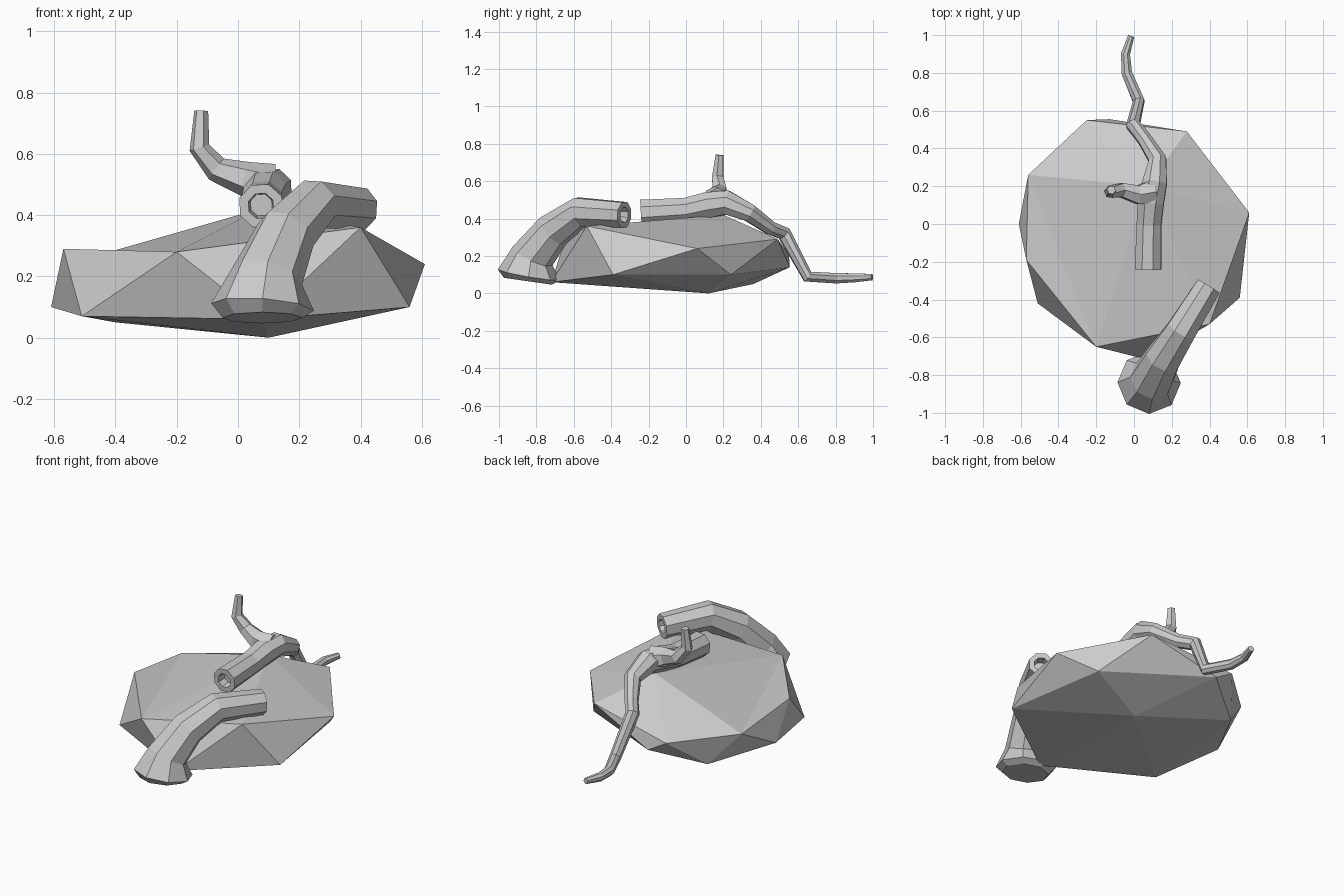
import bpy, bmesh, math
from mathutils import Vector

if "Cube" in bpy.data.objects:
    bpy.data.objects.remove(bpy.data.objects["Cube"])


def finish(bm, name):
    bmesh.ops.recalc_face_normals(bm, faces=bm.faces[:])
    me = bpy.data.meshes.new(name)
    bm.to_mesh(me)
    bm.free()
    ob = bpy.data.objects.new(name, me)
    bpy.context.collection.objects.link(ob)
    return ob


def tube(name, path, sides, hollow_end=False, turn=0.5):
    """Faceted tapering tube through (x, y, z, radius) points."""
    pts = [Vector(p[:3]) for p in path]
    n = len(pts)
    bm = bmesh.new()
    rings = []
    side = Vector((1, 0, 0))

    def ring(centre, u, v, r):
        a = [2 * math.pi * (i + turn) / sides for i in range(sides)]
        return [bm.verts.new(centre + r * (math.cos(t) * u + math.sin(t) * v)) for t in a]

    for i, p in enumerate(pts):
        before = (p - pts[max(i - 1, 0)]).normalized()
        after = (pts[min(i + 1, n - 1)] - p).normalized()
        d = (before + after).normalized()
        side = (side - d * side.dot(d)).normalized()
        rings.append(ring(p, side, d.cross(side), path[i][3]))
    if hollow_end:
        # rim and shallow hole in the snapped end
        r = path[-1][3]
        rings.append(ring(p, side, d.cross(side), r * 0.58))
        rings.append(ring(p - d * 0.05, side, d.cross(side), r * 0.5))
    for a, b in zip(rings, rings[1:]):
        for i in range(sides):
            j = (i + 1) % sides
            bm.faces.new((a[i], a[j], b[j], b[i]))
    bm.faces.new(rings[0])
    bm.faces.new(rings[-1])
    return finish(bm, name)


# Faceted boulder: convex hull of its corners
corners = [
    (0.07, 0.20, 0.42), (0.10, 0.12, 0.0),
    # upper rim
    (0.61, 0.06, 0.24), (0.40, -0.53, 0.36), (-0.20, -0.65, 0.28), (-0.57, -0.19, 0.29),
    (-0.56, 0.26, 0.24), (-0.25, 0.55, 0.21), (0.28, 0.49, 0.29),
    # lower rim
    (0.56, -0.39, 0.10), (0.08, -0.72, 0.06), (-0.51, -0.42, 0.07), (-0.61, 0.0, 0.10),
    (-0.40, 0.36, 0.05), (-0.13, 0.555, 0.14), (0.46, 0.24, 0.10),
]
bm = bmesh.new()
verts = [bm.verts.new(c) for c in corners]
bmesh.ops.convex_hull(bm, input=verts)
# slight hollow on the left shoulder
ridge = bm.edges.get((verts[0], verts[5]))
if ridge:
    bmesh.ops.rotate_edges(bm, edges=[ridge], use_ccw=False)
finish(bm, "boulder")

# Front stump leaning over the boulder
tube("front_trunk", [
    (0.08, -0.845, 0.065, 0.13), (0.08, -0.84, 0.1, 0.168), (0.095, -0.82, 0.2, 0.118),
    (0.155, -0.71, 0.335, 0.1), (0.25, -0.565, 0.435, 0.085), (0.395, -0.33, 0.42, 0.073)],
    8, hollow_end=True, turn=0.0)

# Rear limb: from the thin root tip up to the snapped end
tube("rear_limb", [
    (-0.015, 0.995, 0.087, 0.018), (-0.045, 0.9, 0.083, 0.026), (-0.038, 0.8, 0.081, 0.03),
    (0.025, 0.65, 0.09, 0.033), (-0.005, 0.525, 0.32, 0.04), (0.055, 0.45, 0.35, 0.04),
    (0.125, 0.34, 0.43, 0.05), (0.11, 0.22, 0.485, 0.07), (0.09, 0.12, 0.472, 0.075),
    (0.08, 0.0, 0.445, 0.07), (0.075, -0.24, 0.43, 0.075)],
    8, hollow_end=True)

# Upright twig on the rear limb
tube("side_twig", [
    (0.1, 0.17, 0.495, 0.075), (0.02, 0.155, 0.52, 0.056), (-0.07, 0.18, 0.55, 0.042),
    (-0.126, 0.17, 0.62, 0.034), (-0.12, 0.18, 0.74, 0.023)], 6)
